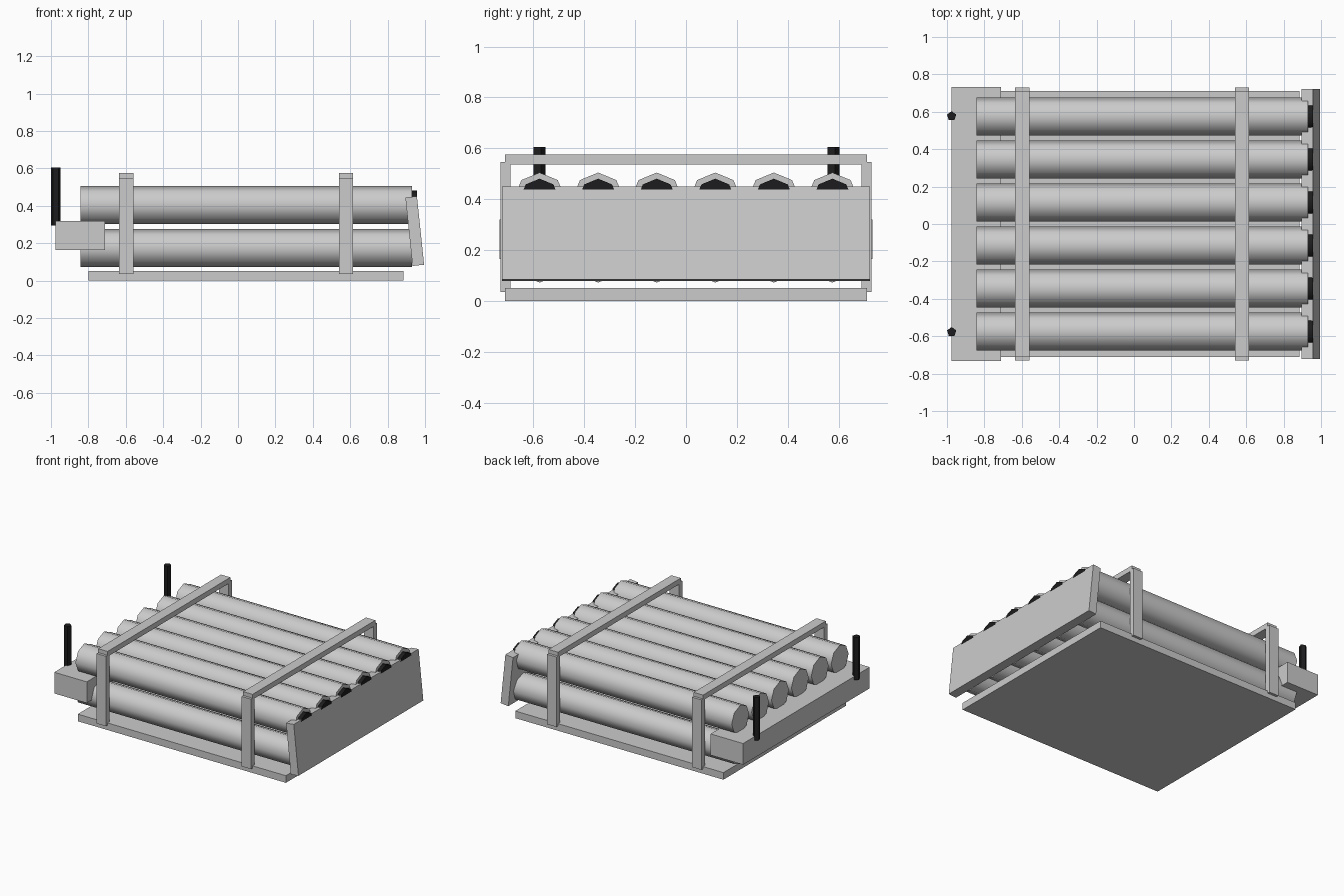
import bpy
import math
from mathutils import Matrix

cube = bpy.data.objects.get("Cube")
if cube:
    bpy.data.objects.remove(cube, do_unlink=True)


def make_material(name, rgb):
    mat = bpy.data.materials.new(name)
    mat.use_nodes = True
    mat.diffuse_color = (*rgb, 1)
    mat.node_tree.nodes["Principled BSDF"].inputs["Base Color"].default_value = (*rgb, 1)
    return mat


GREY = make_material("light grey", (0.6, 0.6, 0.6))
BLACK = make_material("black", (0.012, 0.012, 0.013))


def finish(name, mat):
    obj = bpy.context.object
    obj.name = name
    obj.data.materials.append(mat)
    return obj


def box(name, low, high, mat=GREY):
    """Box between two opposite corners."""
    centre = [(a + b) / 2 for a, b in zip(low, high)]
    bpy.ops.mesh.primitive_cube_add(size=1, location=centre)
    obj = finish(name, mat)
    obj.data.transform(Matrix.Diagonal([b - a for a, b in zip(low, high)] + [1]))
    return obj


def rod(name, start, end, y, z, radius, mat):
    """Eight-sided smooth rod along x, with a ridge on top."""
    bpy.ops.mesh.primitive_cylinder_add(
        vertices=8, radius=radius, depth=end - start,
        location=((start + end) / 2, y, z), rotation=(0, math.pi / 2, 0))
    obj = finish(name, mat)
    bpy.ops.object.shade_smooth_by_angle(angle=math.radians(60))
    return obj


# Base and rear crossbar
box("base_plate", (-0.80, -0.71, 0), (0.885, 0.71, 0.052))
box("rear_crossbar", (-0.975, -0.732, 0.165), (-0.712, 0.732, 0.32))

# Two rows of six tubes, each with a dark core at the +x end
for row, z in (("lower", 0.174), ("upper", 0.404)):
    for i in range(6):
        y = (i - 2.5) * 0.23
        rod(f"{row}_tube_{i + 1}", -0.843, 0.93, y, z, 0.101, GREY)
        rod(f"{row}_core_{i + 1}", 0.85, 0.958, y, z, 0.077, BLACK)

# Leaning end panel
panel = box("end_panel", (-0.031, -0.722, -0.184), (0.031, 0.722, 0.184))
panel.location = (0.945, 0, 0.265)
panel.rotation_euler.y = math.radians(-6)

# Two frames around the tubes
for place, x in (("rear", -0.597), ("front", 0.577)):
    box(f"{place}_frame_beam", (x - 0.038, -0.71, 0.537), (x + 0.038, 0.71, 0.575))
    for side, s in (("left", 1), ("right", -1)):
        ys = sorted((s * 0.69, s * 0.729))
        box(f"{place}_frame_{side}_upright", (x - 0.038, ys[0], 0.035), (x + 0.038, ys[1], 0.547))

# Five-sided posts on the crossbar
for side, y in (("left", 0.577), ("right", -0.577)):
    bpy.ops.mesh.primitive_cylinder_add(vertices=5, radius=0.026, depth=0.312,
                                        location=(-0.975, y, 0.45))
    finish(f"{side}_post", BLACK)
